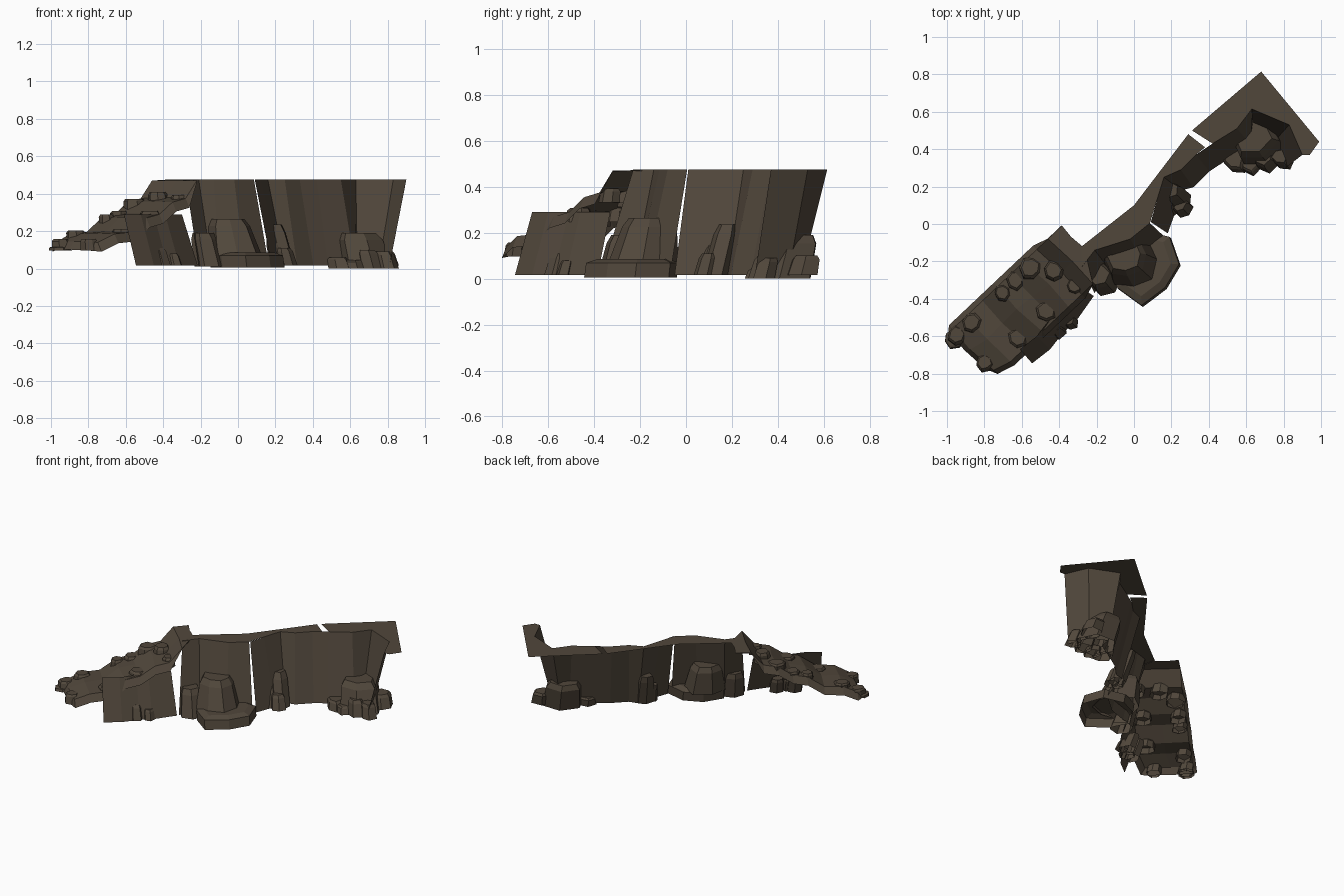
import bpy, bmesh, math, random
from mathutils import Vector

if "Cube" in bpy.data.objects:
    bpy.data.objects.remove(bpy.data.objects["Cube"])

random.seed(4)
rock_mat = bpy.data.materials.new("brown rock")
rock_mat.diffuse_color = (0.082, 0.063, 0.044, 1)
rock_mat.use_nodes = True
rock_mat.node_tree.nodes["Principled BSDF"].inputs["Base Color"].default_value = rock_mat.diffuse_color


def make(name, verts, faces):
    me = bpy.data.meshes.new(name)
    me.from_pydata(verts, [], faces)
    bm = bmesh.new()
    bm.from_mesh(me)
    bmesh.ops.triangulate(bm, faces=[f for f in bm.faces if len(f.verts) > 8])
    bm.to_mesh(me)
    bm.free()
    me.materials.append(rock_mat)
    ob = bpy.data.objects.new(name, me)
    bpy.context.collection.objects.link(ob)
    return ob


def strips(name, rows):
    """Skin a grid of points: rows of equal length."""
    n = len(rows[0])
    faces = [(i*n + j, i*n + j + 1, (i+1)*n + j + 1, (i+1)*n + j)
             for i in range(len(rows) - 1) for j in range(n - 1)]
    return make(name, [p for r in rows for p in r], faces)


def wall(name, top, height, first, last, lean=0.115):
    """Open sheet whose foot steps out to the right of its top path;
    first and last give the step at both ends."""
    foot = []
    for i, (x, y) in enumerate(top):
        a, b = top[max(i - 1, 0)], top[min(i + 1, len(top) - 1)]
        side = Vector((b[1] - a[1], a[0] - b[0])).normalized() * lean
        if i == 0:
            side = Vector(first)
        elif i == len(top) - 1:
            side = Vector(last)
        foot.append((x + side.x, y + side.y, 0.015))
    return strips(name, [foot, [(x, y, height) for x, y in top]])


def cap(name, pts, z):
    return make(name, [(x, y, z) for x, y in pts], [tuple(range(len(pts)))])


def rock(name, x, y, r, z0, z1, n=7, taper=0.8, slant=0.12):
    """Irregular tapered block with a chipped rim, slanting back to the cliff."""
    radii = [r * random.uniform(0.86, 1.12) for _ in range(n)]
    turn = random.uniform(0, 1)
    verts = []
    for s, f in [(1, 0), (taper * 1.08, 0.8), (taper * 0.85, 1)]:
        off = slant * (z1 - z0) * f
        for k in range(n):
            a = 2 * math.pi * k / n + turn
            verts.append((x - off + s * radii[k] * math.cos(a),
                          y + off + s * radii[k] * math.sin(a), z0 + (z1 - z0) * f))
    faces = [(i*n + k, i*n + (k+1) % n, (i+1)*n + (k+1) % n, (i+1)*n + k)
             for i in range(2) for k in range(n)]
    faces.append(tuple(range(2*n, 3*n)))
    return make(name, verts, faces)


# Leaning cliff walls
right_top = [(.09, .01), (.12, .12), (.16, .25), (.25, .29), (.33, .37),
             (.42, .43), (.55, .51), (.63, .615), (.83, .53), (.9, .37)]
mid_top = [(-.28, -.23), (-.21, -.14), (-.13, -.115), (-.02, -.08), (.085, .005)]
left_top = [(-.61, -.67), (-.52, -.6), (-.45, -.51), (-.39, -.46), (-.3, -.33)]
wall("right_cliff_wall", right_top, 0.475, (.09, -.06), (-.09, -.07))
wall("middle_cliff_wall", mid_top, 0.475, (.07, -.14), (.08, -.075))
wall("left_cliff_wall", left_top, 0.29, (.065, -.075), (.085, -.055), 0.1)

# Flat plateau sheets
cap("middle_plateau", [(-.28, -.12)] + mid_top + right_top[1:5] + [(.38, .41), (.29, .48), (0, .1)], 0.475)
cap("right_plateau", right_top[5:] + [(.94, .37), (.99, .44), (.68, .815), (.31, .5)], 0.475)

# Stepped ramp: far edge follows a line, each section crosses it diagonally
ramp = []
for x, z in [(-.99, .1), (-.97, .14), (-.9, .185), (-.81, .195), (-.73, .27),
             (-.66, .29), (-.59, .355), (-.52, .375), (-.46, .47), (-.385, .475)]:
    w = 0.12 if x > -0.4 else 0.19 if x < -0.98 else 0.22 if x < -0.95 else 0.24
    a = Vector((x, 0.945 * x + 0.355, z))
    b = a + Vector((w, -w, 0))
    drop = 0.05 if 0.11 < z < 0.46 else 0.004
    out = Vector((drop * 0.4, -drop * 0.4, 0))
    down = Vector((0, 0, drop))
    ramp.append([b + out - down, b, (a + b) / 2 + Vector((random.uniform(-.02, .02), 0, drop * 0.1)),
                 a, a - out - down])
strips("stepped_ramp", [[tuple(p) for p in r] for r in ramp])

# Flat rocks along both ramp edges and at its tip
for i, row in enumerate(ramp[:-2]):
    near, mid, far = row[1], row[2], row[3]
    spots = [near, far] if i in (1, 5) else [near] if i % 2 else [far]
    for j, p in enumerate(spots):
        q = p.lerp(mid, 0.32)
        rock("ramp_rock_%d_%d" % (i, j), q.x, q.y, random.uniform(.045, .065),
             max(q.z - 0.045, 0.095), q.z + 0.016, 7, 0.85)
rock("ramp_shoulder_rock", -.42, -.26, .065, .33, .41, 7)

# Big boulder against the middle wall
rock("large_boulder_base", .05, -.22, .2, .005, .085, 8, .92)
rock("large_boulder_top", -.015, -.205, .155, .07, .265, 8, .72, 0.2)
rock("boulder_pillar", -.155, -.31, .085, .01, .19, 6, .8, 0.2)

# Rock groups at the foot of the walls: x, y, radius, height
groups = {
    "column": [(.245, .13, .06, .235), (.265, .08, .05, .11), (.21, .08, .035, .15)],
    "alcove_rock": [(.68, .42, .135, .19), (.55, .33, .065, .06), (.71, .335, .065, .1),
                    (.8, .34, .055, .09), (.63, .32, .06, .045)],
    "rear_rock": [(.79, .5, .075, .1)],
    "left_rock": [(-.41, -.57, .055, .11), (-.335, -.53, .04, .08),
                  (-.46, -.57, .055, .14), (-.37, -.5, .05, .12)],
}
for name, items in groups.items():
    for i, (x, y, r, h) in enumerate(items):
        rock("%s_%d" % (name, i + 1), x, y, r, 0 if name == "alcove_rock" else .015, h, 6, .83, 0.25)
